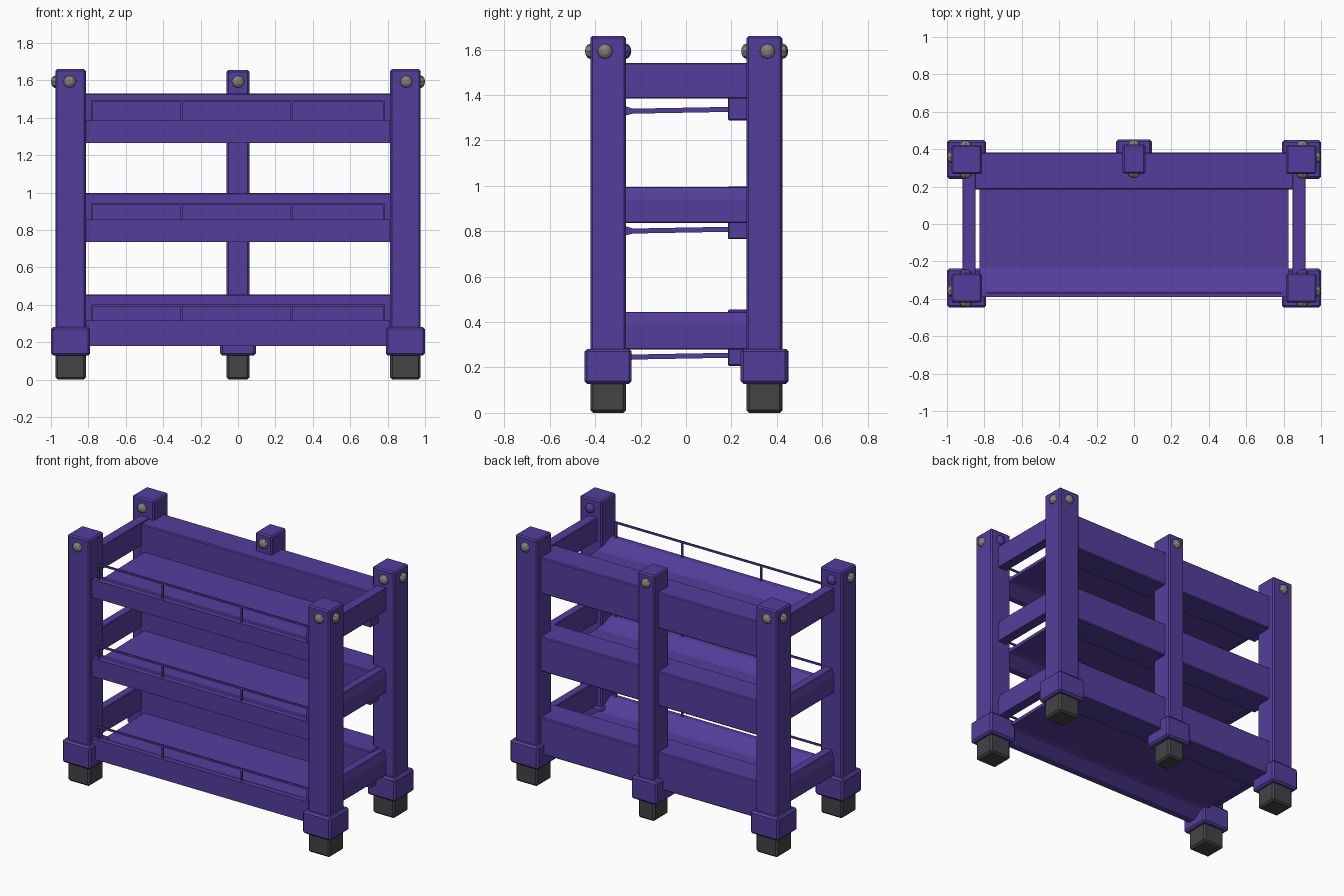
import bpy, bmesh, math
from mathutils import Matrix, Vector

if "Cube" in bpy.data.objects:
    bpy.data.objects.remove(bpy.data.objects["Cube"])


def material(name, rgb):
    m = bpy.data.materials.new(name)
    m.diffuse_color = (*rgb, 1)
    m.use_nodes = True
    m.node_tree.nodes["Principled BSDF"].inputs["Base Color"].default_value = m.diffuse_color
    return m


PURPLE = material("purple paint", (0.088, 0.048, 0.33))
RUBBER = material("dark rubber", (0.058, 0.058, 0.062))
METAL = material("grey metal", (0.23, 0.22, 0.2))


def finish(name, bm, mat, bevel=0.0):
    bmesh.ops.recalc_face_normals(bm, faces=bm.faces)
    me = bpy.data.meshes.new(name)
    bm.to_mesh(me)
    bm.free()
    me.materials.append(mat)
    ob = bpy.data.objects.new(name, me)
    bpy.context.collection.objects.link(ob)
    if bevel:
        mod = ob.modifiers.new("soft_edges", 'BEVEL')
        mod.width = bevel
        mod.segments = 1
    return ob


def box(name, x, y, z, mat=PURPLE, bevel=0.006):
    """Box from (min, max) ranges on each axis."""
    bm = bmesh.new()
    size = [r[1] - r[0] for r in (x, y, z)]
    mid = [(r[0] + r[1]) / 2 for r in (x, y, z)]
    bmesh.ops.create_cube(bm, size=1, matrix=Matrix.Translation(mid) @ Matrix.Diagonal((*size, 1)))
    return finish(name, bm, mat, bevel)


def extrude_profile(name, pts, direction, bevel=0.0):
    """Closed 3D outline swept along a direction."""
    bm = bmesh.new()
    face = bm.faces.new([bm.verts.new(p) for p in pts])
    new = bmesh.ops.extrude_face_region(bm, geom=[face])["geom"]
    verts = [g for g in new if isinstance(g, bmesh.types.BMVert)]
    bmesh.ops.translate(bm, verts=verts, vec=direction)
    return finish(name, bm, PURPLE, bevel)


def bolt(name, pos, normal, mat=METAL):
    """Domed bolt head sitting on a post face."""
    bm = bmesh.new()
    rot = Vector(normal).to_track_quat('Z', 'Y').to_matrix().to_4x4()
    bmesh.ops.create_uvsphere(bm, u_segments=8, v_segments=6, radius=1,
                              matrix=Matrix.Translation(pos) @ rot @ Matrix.Diagonal((0.034, 0.034, 0.024, 1)))
    finish(name, bm, mat)


def leg(name, cx, cy, hw, cap, top):
    """Post with collar and rubber foot."""
    hy = 0.078
    box(name + "_post", (cx - hw, cx + hw), (cy - hy, cy + hy), (0.2, top), bevel=0.009)
    box(name + "_collar", (cx - cap, cx + cap), (cy - 0.104, cy + 0.104), (0.128, 0.282), bevel=0.012)
    box(name + "_foot", (cx - hw, cx + hw), (cy - hy, cy + hy), (0.0, 0.14), RUBBER, 0.012)


# Corner posts with bolts on front, back and outer faces
for sx, side in ((-1, "left"), (1, "right")):
    for cy, end in ((-0.343, "front"), (0.345, "back")):
        n = f"{end}_{side}"
        cx = sx * 0.895
        leg(n, cx, cy, 0.081, 0.105, 1.66)
        bx = sx * 0.9
        bolt(n + "_bolt_outer", (sx * 0.976, cy * 1.04, 1.593), (sx, 0, 0))
        bolt(n + "_bolt_front", (bx, cy - 0.078, 1.593), (0, -1, 0))
        bolt(n + "_bolt_back", (bx, cy + 0.078, 1.593), (0, 1, 0),
             PURPLE if end == "front" else METAL)

# Middle back post
leg("back_middle", 0, 0.348, 0.061, 0.096, 1.655)
bolt("back_middle_bolt_front", (0, 0.27, 1.593), (0, -1, 0))
bolt("back_middle_bolt_back", (0, 0.426, 1.593), (0, 1, 0))

# Each level: front rail z, shelf bottom, guard top, side rail z, back board z, side chamfer
levels = (
    ("lower", (0.18, 0.317), 0.235, 0.402, (0.28, 0.445), (0.207, 0.455), 0.014),
    ("middle", (0.735, 0.857), 0.79, 0.945, (0.837, 0.996), (0.765, 0.998), 0.014),
    ("upper", (1.266, 1.387), 1.318, 1.495, (1.385, 1.541), (1.288, 1.531), 0.0),
)
for n, (rb, rt), s0, guard, (a, b), back, ch in levels:
    s1 = s0 + 0.022
    # Shelf panel flaring into its front rail
    prof = [(-0.39, rb), (-0.39, rt), (-0.355, rt), (-0.265, s1 + 0.01), (-0.235, s1),
            (0.2, s1 + 0.008), (0.2, s0 + 0.008), (-0.235, s0), (-0.265, s0 - 0.008), (-0.34, rb)]
    extrude_profile(n + "_shelf", [(-0.826, y, z) for y, z in prof], (1.652, 0, 0))
    # Back board
    box(n + "_back_board", (-0.86, 0.86), (0.184, 0.382), back)
    # Side rails
    for sx, side in ((-1, "left"), (1, "right")):
        o, i = sx * 0.917, sx * 0.847
        pts = [(i, a), (o, a), (o, b - 0.055), (o - sx * ch, b), (i, b)] if ch else [(i, a), (o, a), (o, b), (i, b)]
        extrude_profile(f"{n}_{side}_rail", [(x, -0.3, z) for x, z in pts], (0, 0.6, 0), 0.004)
    # Thin guard bar with uprights
    box(n + "_guard_bar", (-0.785, 0.785), (-0.374, -0.364), (guard - 0.012, guard), bevel=0)
    for k, x in enumerate((-0.78, -0.303, 0.285, 0.78)):
        box(f"{n}_guard_upright_{k}", (x - 0.006, x + 0.006), (-0.374, -0.364), (rt - 0.02, guard - 0.006), bevel=0)
